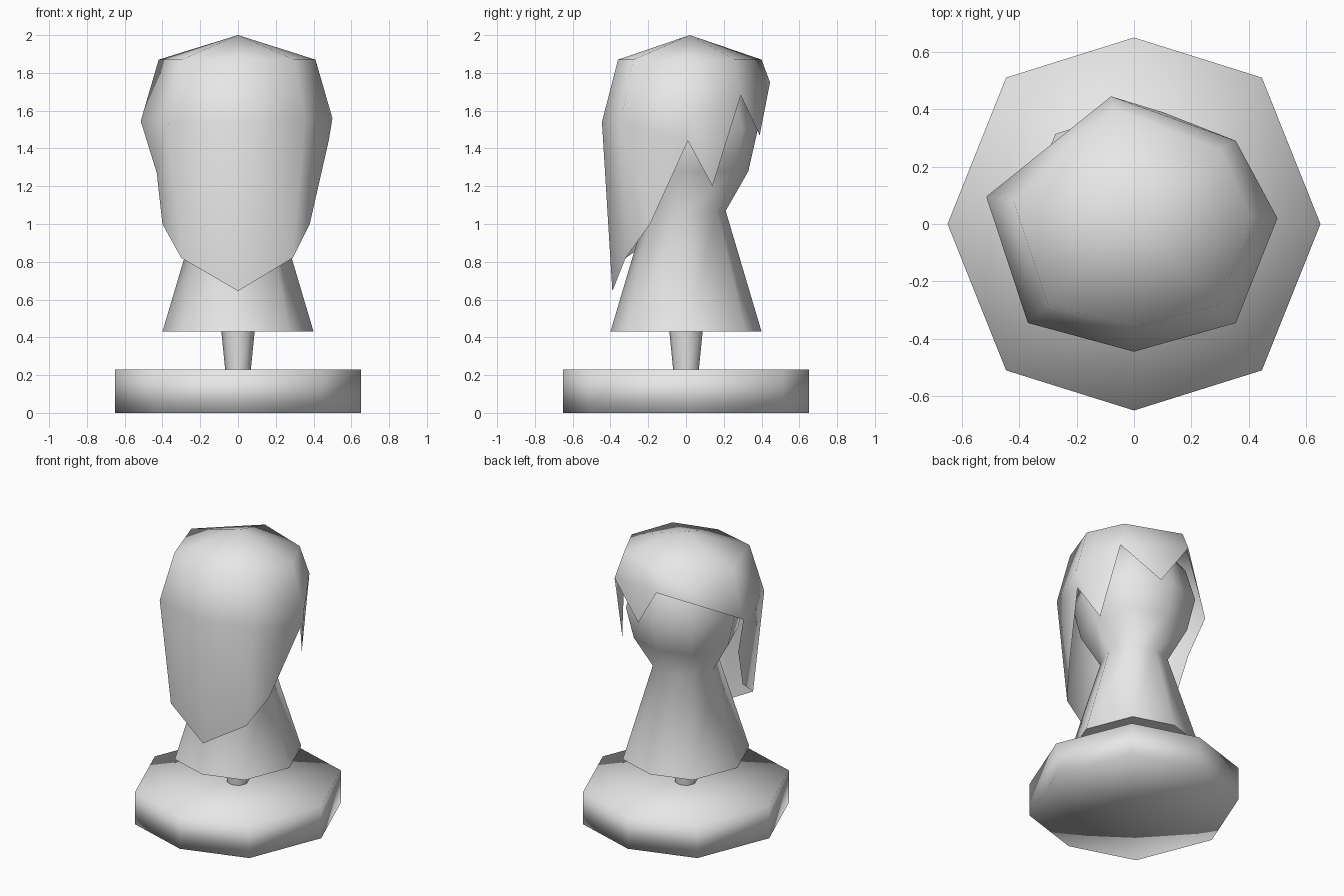
import bpy
import bmesh
from math import radians

cube = bpy.data.objects.get("Cube")
if cube:
    bpy.data.objects.remove(cube)

grey = bpy.data.materials.new("plain grey")
grey.use_nodes = True
colour = (0.8, 0.8, 0.8, 1)
grey.diffuse_color = colour
grey.node_tree.nodes["Principled BSDF"].inputs["Base Color"].default_value = colour

# Slightly uneven octagon shared by every turned part
DX, DY = 0.686, 0.785
OCTAGON = [(1, 0), (DX, DY), (0, 1), (-DX, DY),
           (-1, 0), (-DX, -DY), (0, -1), (DX, -DY)]


def finish(name, bm, angle=180):
    mesh = bpy.data.meshes.new(name)
    bm.to_mesh(mesh)
    bm.free()
    mesh.materials.append(grey)
    obj = bpy.data.objects.new(name, mesh)
    bpy.context.collection.objects.link(obj)
    bpy.ops.object.select_all(action='DESELECT')
    obj.select_set(True)
    bpy.context.view_layer.objects.active = obj
    if angle >= 180:
        bpy.ops.object.shade_smooth()
    else:
        bpy.ops.object.shade_smooth_by_angle(angle=radians(angle))
    return obj


def turned(name, profile, angle=180):
    """Stack octagons along (radius, height) and fan both ends shut."""
    bm = bmesh.new()
    rings = [[bm.verts.new((x * r, y * r, z)) for x, y in OCTAGON]
             for r, z in profile]
    for a, b in zip(rings, rings[1:]):
        for i in range(8):
            j = (i + 1) % 8
            bm.faces.new((a[i], a[j], b[j], b[i]))
    for ring, z in ((rings[0], profile[0][1]), (rings[-1], profile[-1][1])):
        hub = bm.verts.new((0, 0, z))
        for i in range(8):
            bm.faces.new((ring[i], ring[(i + 1) % 8], hub))
    bmesh.ops.recalc_face_normals(bm, faces=bm.faces)
    return finish(name, bm, angle)


# Stand and post
turned("base", [(0.65, 0), (0.65, 0.23)])
turned("post", [(0.065, 0.2), (0.09, 0.45)], 60)

# Flared neck with the head on top
turned("neck_and_head", [(0.4, 0.43), (0.21, 1.07), (0.33, 1.28), (0.38, 1.5),
                         (0.32, 1.72), (0.2, 1.86)], 70)

# Hair sheet: crown, upper ring and middle ring, then the ragged lower edge
points = {
    "crown": (0, 0.02, 2.0),
    "left_top": (0.41, 0.02, 1.87), "left": (0.5, 0.02, 1.56),
    "back_left_top": (0.3, 0.26, 1.87), "back_left": (0.355, 0.29, 1.68),
    "back_top": (-0.07, 0.4, 1.87), "back": (-0.08, 0.445, 1.75),
    "right_top": (-0.42, 0.08, 1.87), "right": (-0.515, 0.095, 1.545),
    "front_right_top": (-0.3, -0.28, 1.87), "front_right": (-0.37, -0.345, 1.54),
    "front_top": (0, -0.36, 1.87), "front": (0, -0.445, 1.54),
    "front_left_top": (0.3, -0.28, 1.87), "front_left": (0.355, -0.345, 1.54),
    "left_notch": (0.48, 0.01, 1.44), "left_jag": (0.4, 0.14, 1.2),
    "back_jag": (0.1, 0.39, 1.47), "left_low": (0.38, -0.19, 1.0),
    "right_mid": (-0.43, 0.03, 1.27), "right_low": (-0.4, -0.06, 1.0),
    "front_left_low": (0.29, -0.32, 0.82), "front_right_low": (-0.3, -0.32, 0.82),
    "tip": (0, -0.39, 0.645),
}
around = ["left", "back_left", "back", "right", "front_right", "front", "front_left"]
lower_faces = [
    ("left", "left_notch", "left_jag"),
    ("left", "left_jag", "back_left"),
    ("back_left", "back_jag", "back"),
    ("right", "right_mid", "front_right"),
    ("right_mid", "right_low", "front_right"),
    ("right_low", "front_right_low", "front_right"),
    ("front_right", "front_right_low", "tip", "front"),
    ("front", "tip", "front_left_low", "front_left"),
    ("front_left", "front_left_low", "left_low"),
    ("front_left", "left_low", "left_notch"),
    ("front_left", "left_notch", "left"),
]
bm = bmesh.new()
v = {name: bm.verts.new(co) for name, co in points.items()}
for a, b in zip(around, around[1:] + around[:1]):
    bm.faces.new((v["crown"], v[a + "_top"], v[b + "_top"]))
    bm.faces.new((v[a + "_top"], v[a], v[b], v[b + "_top"]))
for names in lower_faces:
    bm.faces.new([v[n] for n in names])
bmesh.ops.recalc_face_normals(bm, faces=bm.faces)
if v["crown"].link_faces[0].normal.z < 0:
    bmesh.ops.reverse_faces(bm, faces=bm.faces)
finish("hair", bm, 65)
